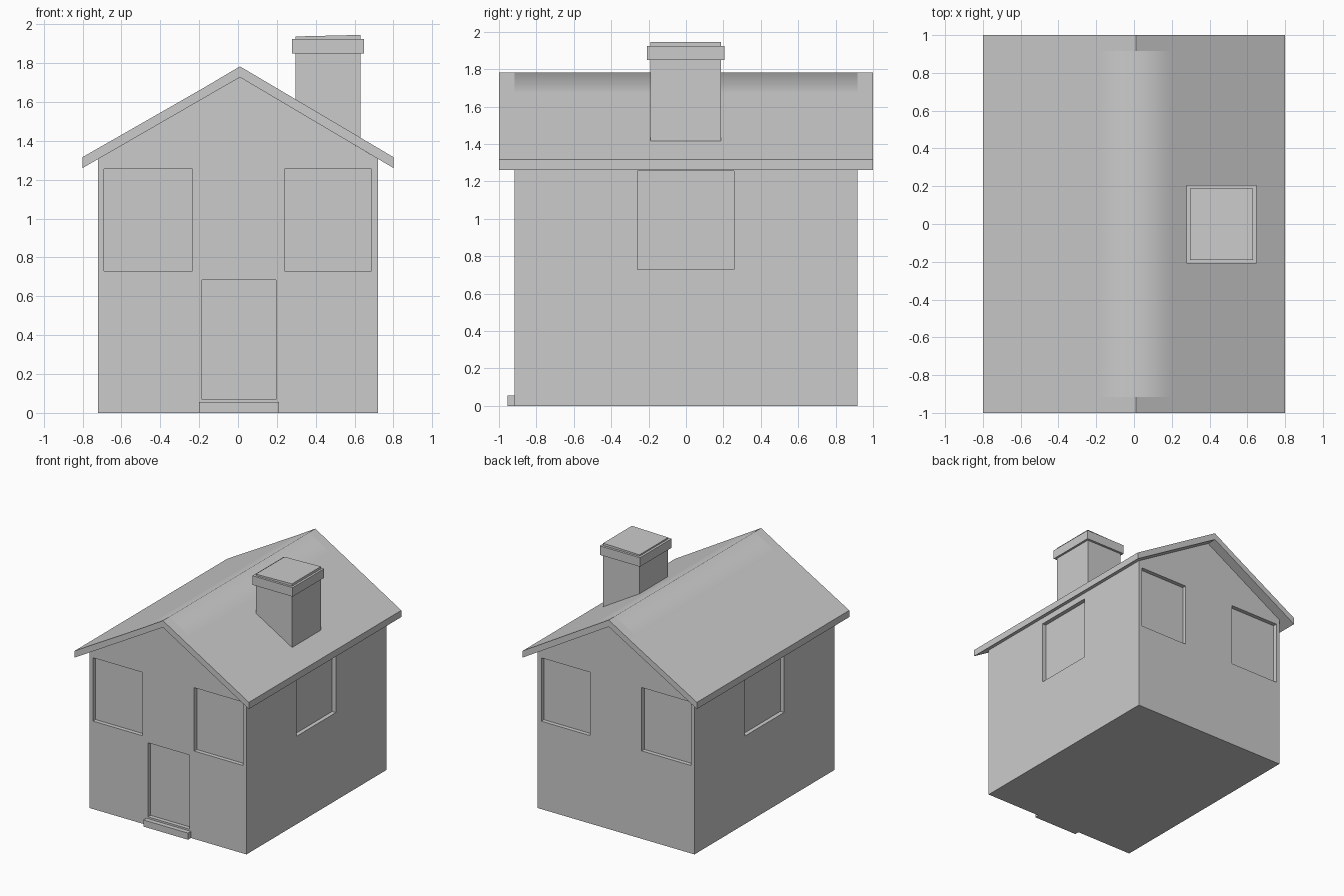
import bpy, bmesh

if "Cube" in bpy.data.objects:
    bpy.data.objects.remove(bpy.data.objects["Cube"])

RIDGE_X = 0.01


def make_object(name, bm):
    bmesh.ops.recalc_face_normals(bm, faces=bm.faces)
    mesh = bpy.data.meshes.new(name)
    bm.to_mesh(mesh)
    bm.free()
    obj = bpy.data.objects.new(name, mesh)
    bpy.context.collection.objects.link(obj)
    return obj


def add_box(bm, x0, x1, y0, y1, z0, z1):
    verts = bmesh.ops.create_cube(bm, size=1)["verts"]
    for v in verts:
        v.co.x = x1 if v.co.x > 0 else x0
        v.co.y = y1 if v.co.y > 0 else y0
        v.co.z = z1 if v.co.z > 0 else z0
    return verts


def loft(bm, profile, ys):
    """Sweep an x-z profile along y; returns the quads of each section."""
    rings = [[bm.verts.new((x, y, z)) for x, z in profile] for y in ys]
    n = len(profile)
    sections = [[bm.faces.new((a[i], a[(i + 1) % n], b[(i + 1) % n], b[i]))
                 for i in range(n)] for a, b in zip(rings, rings[1:])]
    bm.faces.new(rings[0])
    bm.faces.new(rings[-1])
    return sections


# House body with gables
bm = bmesh.new()
loft(bm, [(-0.72, 0), (0.72, 0), (0.72, 1.307), (RIDGE_X, 1.728), (-0.72, 1.307)],
     [-0.917, 0.917])
walls = make_object("walls", bm)

# Window and door recesses
D = 0.034
bm = bmesh.new()
for y0, y1 in ((-1.1, -0.917 + D), (0.917 - D, 1.1)):
    for x0, x1 in ((-0.69, -0.235), (0.24, 0.687)):
        add_box(bm, x0, x1, y0, y1, 0.73, 1.256)
for x0, x1 in ((-0.9, -0.72 + D), (0.72 - D, 0.9)):
    add_box(bm, x0, x1, -0.26, 0.256, 0.73, 1.256)
add_box(bm, -0.186, 0.195, -1.1, -0.917 + D, 0.07, 0.685)
cutter = make_object("recess_cutter", bm)
cutter.hide_render = True
cutter.hide_set(True)
cut = walls.modifiers.new("recesses", "BOOLEAN")
cut.operation = "DIFFERENCE"
cut.solver = "EXACT"
cut.object = cutter

# Roof slab, softly shaded along the middle of the ridge
top_z, eave_z, thick = 1.783, 1.316, 0.056
mid_z = top_z - (top_z - eave_z) * 0.19 / 0.79
bm = bmesh.new()
sections = loft(bm, [(-0.8, eave_z), (-0.18, mid_z), (RIDGE_X, top_z), (0.2, mid_z),
                     (0.8, eave_z), (0.8, eave_z - thick),
                     (RIDGE_X, top_z - thick), (-0.8, eave_z - thick)],
                [-1, -0.917, 0.917, 1])
for face in sections[1][1:3]:
    face.smooth = True
make_object("roof", bm)

# Chimney stack with slightly tilted top
bm = bmesh.new()
for v in add_box(bm, 0.297, 0.63, -0.19, 0.187, 1.33, 1.945):
    if v.co.z > 1.9 and v.co.x < 0.4:
        v.co.z = 1.937
make_object("chimney", bm)

# Chimney collar
bm = bmesh.new()
add_box(bm, 0.278, 0.648, -0.208, 0.206, 1.85, 1.925)
make_object("chimney_collar", bm)

# Door step
bm = bmesh.new()
add_box(bm, -0.2, 0.21, -0.955, -0.91, 0, 0.055)
make_object("door_step", bm)
